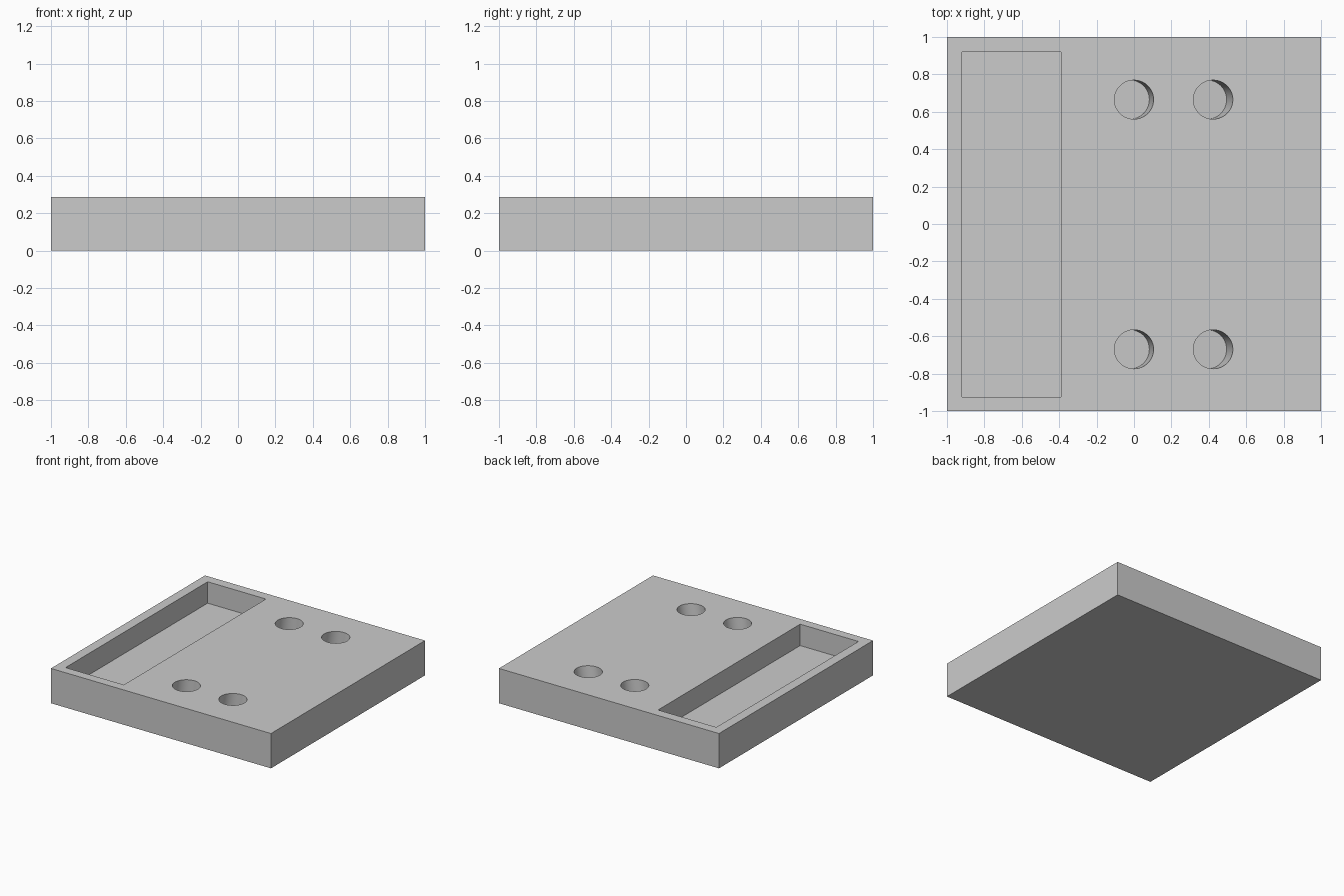
import bpy
from math import radians
from mathutils import Matrix, Vector

default = bpy.data.objects.get("Cube")
if default:
    bpy.data.objects.remove(default, do_unlink=True)

HEIGHT = 0.286
FLOOR = 0.11

grey = bpy.data.materials.new("plain grey")
grey.use_nodes = True
colour = (0.6, 0.6, 0.6, 1)
grey.diffuse_color = colour
grey.node_tree.nodes["Principled BSDF"].inputs["Base Color"].default_value = colour


def box(name, low, high):
    low, high = Vector(low), Vector(high)
    bpy.ops.mesh.primitive_cube_add(size=1, location=(low + high) / 2)
    ob = bpy.context.object
    ob.name = name
    ob.scale = high - low
    bpy.ops.object.transform_apply(location=False, rotation=False, scale=True)
    ob.data.materials.append(grey)
    return ob


def tilted_pin(name, x, y, angle):
    # Cylinder leaning towards +x, pivoting where it meets the top face
    depth, above = FLOOR - HEIGHT, 0.1
    bpy.ops.mesh.primitive_cylinder_add(vertices=64, radius=0.104, depth=above - depth)
    ob = bpy.context.object
    ob.name = name
    ob.data.transform(Matrix.Translation((0, 0, (above + depth) / 2)))
    ob.location = (x, y, HEIGHT)
    ob.rotation_euler.y = radians(angle)
    ob.data.materials.append(grey)
    return ob


# Solid slab
block = box("base_block", (-1, -1, 0), (1, 1, HEIGHT))

# Long pocket and four leaning round sockets
cutters = [box("pocket_cutter", (-0.92, -0.925, FLOOR), (-0.39, 0.92, HEIGHT + 0.1))]
for side, y in (("front", -0.67), ("back", 0.665)):
    for place, x, angle in (("inner", 0.0, 7), ("outer", 0.423, 10)):
        cutters.append(tilted_pin(f"{side}_{place}_socket_cutter", x, y, angle))

for cutter in cutters:
    cut = block.modifiers.new(cutter.name, "BOOLEAN")
    cut.operation = "DIFFERENCE"
    cut.solver = "EXACT"
    cut.object = cutter

# Bake the cuts, then remove the cutters
bpy.context.view_layer.objects.active = block
for cut in list(block.modifiers):
    bpy.ops.object.modifier_apply(modifier=cut.name)
for cutter in cutters:
    bpy.data.objects.remove(cutter, do_unlink=True)

# Smooth socket walls with crisp rims
bpy.ops.object.select_all(action="DESELECT")
block.select_set(True)
bpy.ops.object.shade_smooth_by_angle(angle=radians(30))
